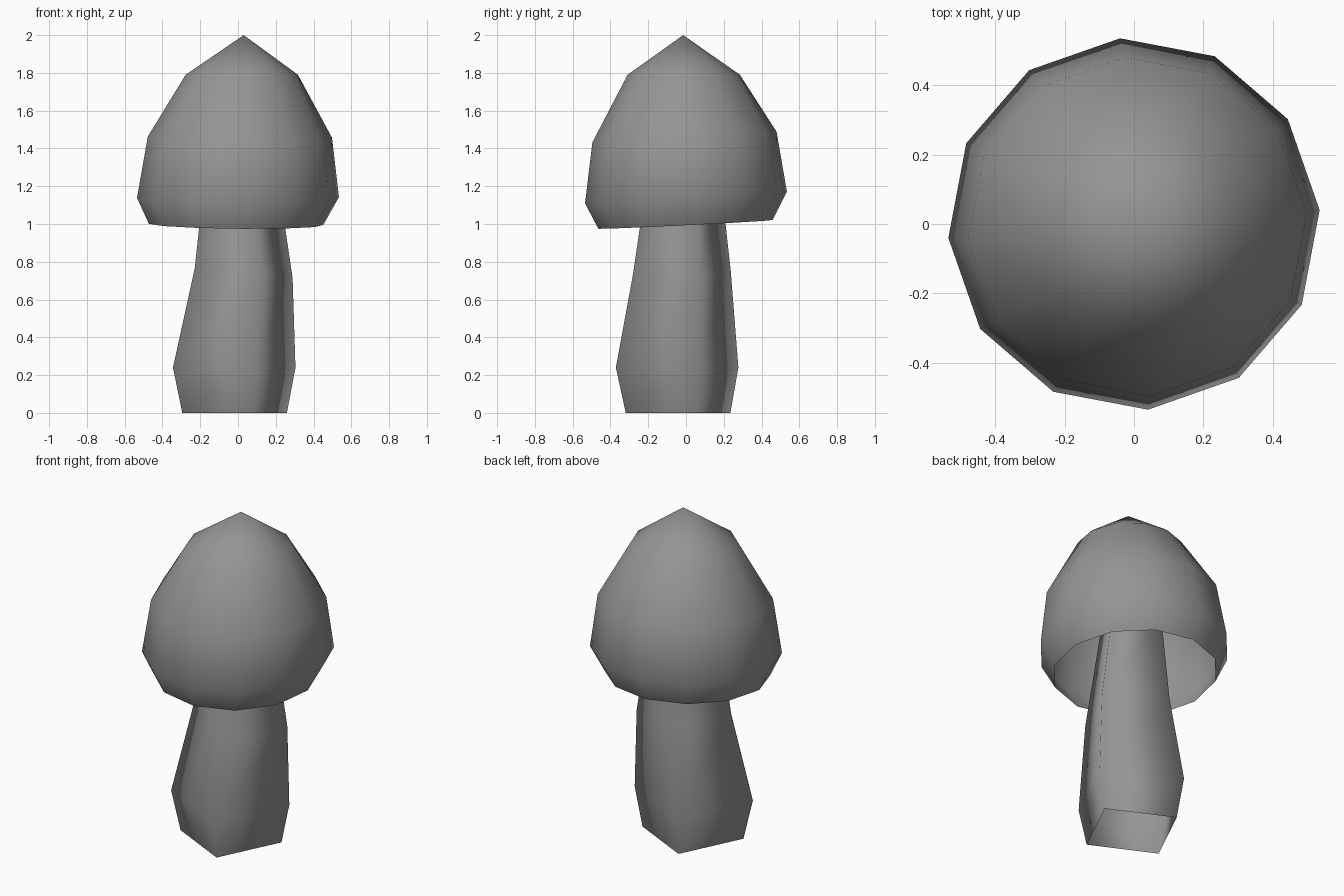
import bpy, bmesh
from math import cos, sin, radians

cube = bpy.data.objects.get("Cube")
if cube:
    bpy.data.objects.remove(cube)

# Single plain grey
grey = bpy.data.materials.new("plain_grey")
grey.use_nodes = True
colour = (0.3, 0.3, 0.3, 1)
grey.diffuse_color = colour
grey.node_tree.nodes["Principled BSDF"].inputs["Base Color"].default_value = colour


def lofted(name, sides, turn, rings, tip=None):
    """Open loft through rings of (centre x, y, z, radius, slope in x, slope in y)."""
    bm = bmesh.new()
    loops = []
    for cx, cy, cz, r, sx, sy in rings:
        loop = []
        for i in range(sides):
            a = radians(turn + 360 * i / sides)
            dx, dy = r * cos(a), r * sin(a)
            loop.append(bm.verts.new((cx + dx, cy + dy, cz + sx * dx + sy * dy)))
        loops.append(loop)
    for low, high in zip(loops, loops[1:]):
        for i in range(sides):
            j = (i + 1) % sides
            bm.faces.new((low[i], low[j], high[j], high[i]))
    if tip:
        point = bm.verts.new(tip)
        for i in range(sides):
            bm.faces.new((loops[-1][i], loops[-1][(i + 1) % sides], point))
    mesh = bpy.data.meshes.new(name)
    bm.to_mesh(mesh)
    bm.free()
    mesh.materials.append(grey)
    mesh.shade_smooth()
    obj = bpy.data.objects.new(name, mesh)
    bpy.context.collection.objects.link(obj)
    return obj


# Four-sided bent stem, running up inside the cap
lofted("stem", 4, 19, [
    (-0.018, -0.042, 0.0, 0.293, 0, 0),
    (-0.02, -0.047, 0.24, 0.343, 0, 0),
    (0.03, -0.022, 0.74, 0.274, -0.1, 0),
    (0.015, -0.01, 1.32, 0.195, 0, 0),
])

# Hollow twelve-sided cap, tilted slightly forward
lofted("cap", 12, 4.3, [
    (-0.01, -0.002, 0.998, 0.463, -0.01, 0.05),
    (0, 0, 1.14, 0.536, 0, 0.057),
    (0.01, -0.008, 1.46, 0.489, -0.01, 0.057),
    (0.02, -0.012, 1.79, 0.298, 0, 0),
], tip=(0.03, -0.015, 2.0))
